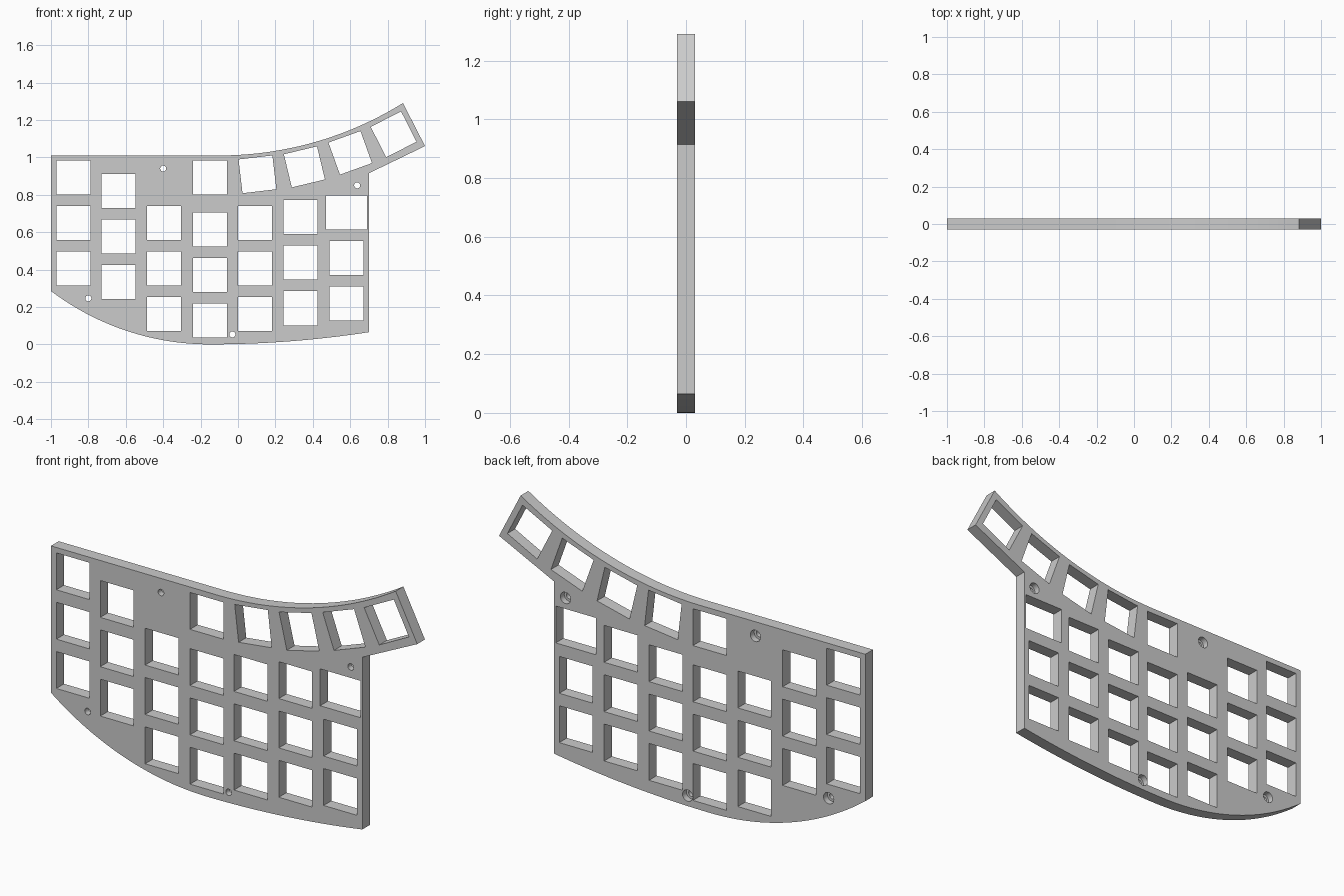
import bpy
import bmesh
from math import radians, sin, cos, tau, sqrt
from mathutils import Vector

cube = bpy.data.objects.get("Cube")
if cube:
    bpy.data.objects.remove(cube, do_unlink=True)

HALF = 0.03     # half of the plate thickness
KEY = 0.182     # side of a key opening
PITCH = 0.2435  # spacing of keys in a column

grey = bpy.data.materials.new("plate grey")
grey.use_nodes = True
colour = (0.6, 0.6, 0.6, 1)
grey.diffuse_color = colour
grey.node_tree.nodes["Principled BSDF"].inputs["Base Color"].default_value = colour


def prism(bm, points, y0, y1):
    """Extrude an (x, z) outline from y0 to y1."""
    face = bm.faces.new([bm.verts.new((x, y0, z)) for x, z in points])
    out = bmesh.ops.extrude_face_region(bm, geom=[face])
    moved = [v for v in out["geom"] if isinstance(v, bmesh.types.BMVert)]
    bmesh.ops.translate(bm, verts=moved, vec=(0, y1 - y0, 0))


def rectangle(x, z, width, height, angle=0):
    c, s = cos(radians(angle)), sin(radians(angle))
    corners = [(-1, -1), (1, -1), (1, 1), (-1, 1)]
    return [(x + (u * width * c - v * height * s) / 2,
             z + (u * width * s + v * height * c) / 2) for u, v in corners]


def rising_arc(x0, z0, x1, z1, steps):
    """Arc that starts level at (x0, z0) and climbs to (x1, z1)."""
    dx, dz = x1 - x0, z1 - z0
    r = (dx * dx + dz * dz) / (2 * dz)
    return [(x0 + dx * i / steps, z0 + r - sqrt(r * r - (dx * i / steps) ** 2))
            for i in range(steps + 1)]


def ring(x, z, r, y, bm):
    return [bm.verts.new((x + r * cos(tau * i / 24), y, z + r * sin(tau * i / 24)))
            for i in range(24)]


def screw_cutter(bm, x, z):
    """Narrow bore at the front, wider counterbore at the back."""
    stages = [(0.016, -0.05), (0.016, 0.0), (0.028, 0.0), (0.028, 0.05)]
    rings = [ring(x, z, r, y, bm) for r, y in stages]
    for a, b in zip(rings, rings[1:]):
        for i in range(24):
            j = (i + 1) % 24
            bm.faces.new((a[i], a[j], b[j], b[i]))
    bm.faces.new(rings[0])
    bm.faces.new(rings[-1])


def finish(bm, name):
    bmesh.ops.recalc_face_normals(bm, faces=bm.faces)
    mesh = bpy.data.meshes.new(name)
    bm.to_mesh(mesh)
    bm.free()
    mesh.materials.append(grey)
    obj = bpy.data.objects.new(name, mesh)
    bpy.context.collection.objects.link(obj)
    return obj


# Plate outline: curved base, straight sides, sweeping top arm
base_left = rising_arc(-0.15, 0, -1, 0.285, 24)[::-1]
base_right = rising_arc(-0.15, 0, 0.7, 0.065, 16)[1:]
top = rising_arc(-0.1, 1.01, 0.882, 1.29, 28)[::-1]
outline = base_left + base_right + [(0.7, 0.915), (1, 1.06)] + top + [(-1, 1.01)]
bm = bmesh.new()
prism(bm, outline, -HALF, HALF)
plate = finish(bm, "key_plate")

# Key openings: column centre, top key height, number of keys
bm = bmesh.new()
columns = [(-0.88, 0.892, 3), (-0.64, 0.82, 3), (-0.395, 0.65, 3), (-0.15, 0.615, 3),
           (0.09, 0.65, 3), (0.335, 0.68, 3), (0.58, 0.705, 3), (-0.15, 0.892, 1)]
for x, z, count in columns:
    for row in range(count):
        wide = 0.22 if x > 0.5 and row == 0 else KEY
        prism(bm, rectangle(x, z - row * PITCH, wide, KEY), -0.05, 0.05)

# Fanned openings along the arm
for x, z, angle in [(0.104, 0.909, 6.7), (0.355, 0.949, 13.5),
                    (0.6, 1.024, 19.8), (0.832, 1.123, 27)]:
    prism(bm, rectangle(x, z, KEY, KEY, angle), -0.05, 0.05)

# Screw holes
for x, z in [(-0.4, 0.94), (0.637, 0.85), (-0.8, 0.246), (-0.03, 0.053)]:
    screw_cutter(bm, x, z)
cutter = finish(bm, "hole_cutter")
cutter.hide_render = True

# Cut the openings, then drop the cutter
cut = plate.modifiers.new("openings", 'BOOLEAN')
cut.operation = 'DIFFERENCE'
cut.solver = 'EXACT'
cut.object = cutter
bpy.context.view_layer.objects.active = plate
plate.select_set(True)
cutter.select_set(False)
bpy.ops.object.modifier_apply(modifier=cut.name)
bpy.data.objects.remove(cutter, do_unlink=True)
bpy.ops.object.shade_smooth_by_angle(angle=radians(20))
